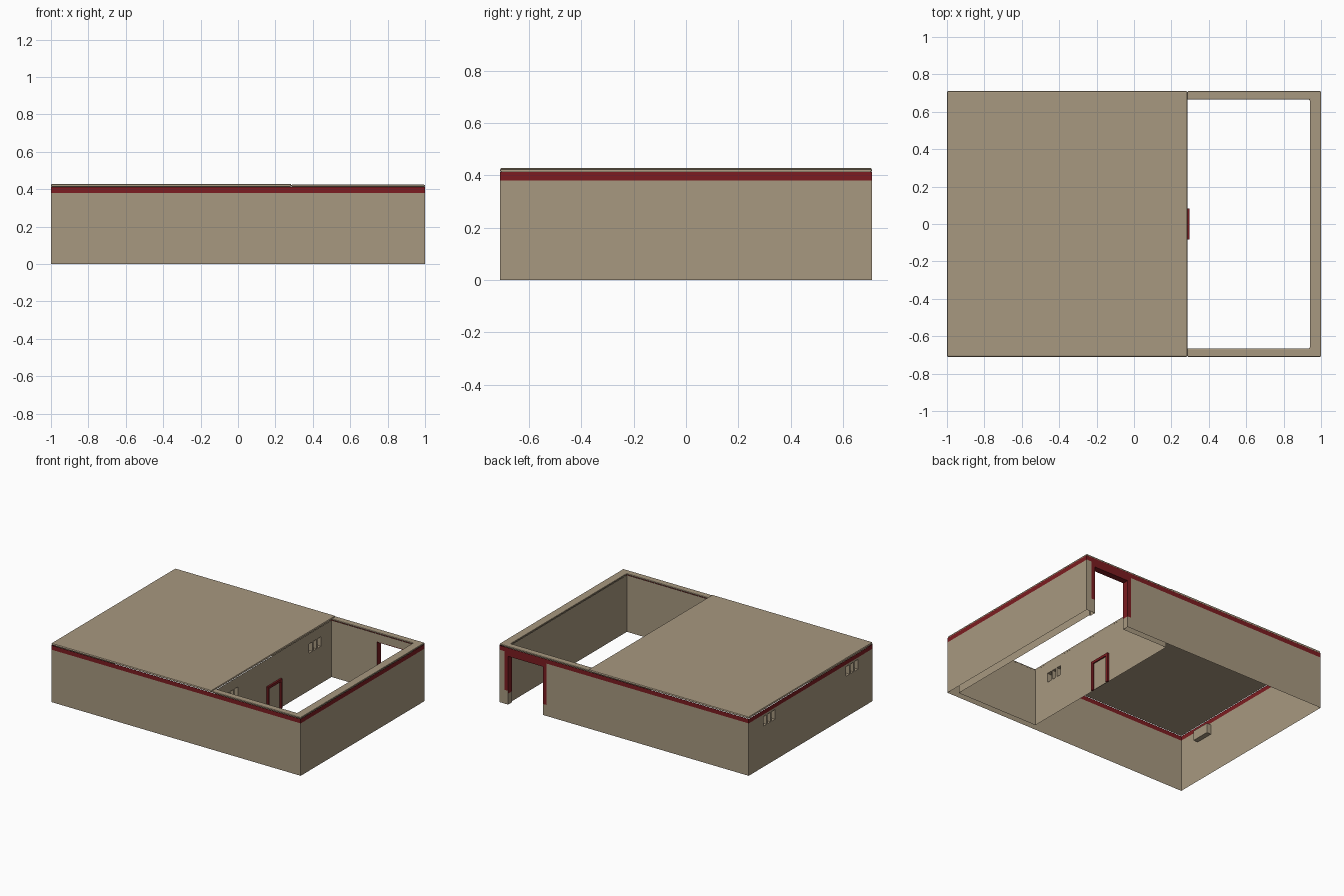
import bpy, bmesh

cube = bpy.data.objects.get("Cube")
if cube:
    bpy.data.objects.remove(cube)


def material(name, colour):
    m = bpy.data.materials.new(name)
    m.use_nodes = True
    m.diffuse_color = (*colour, 1)
    m.node_tree.nodes["Principled BSDF"].inputs["Base Color"].default_value = (*colour, 1)
    return m


PLASTER = material("plaster_tan", (0.39, 0.315, 0.215))
RED = material("trim_red", (0.2, 0.012, 0.015))

# Main dimensions
X, Y = 1.0, 0.71                    # outer half sizes
CX0, CX1, CY = 0.285, 0.94, 0.665   # courtyard limits
BAND, EAVE, ROOF = 0.38, 0.412, 0.428
GX0, GX1, GZ = 0.65, 0.93, 0.35     # gate opening
WIN_Y, WIN_HALF = 0.475, 0.068


def finish(name, bm, bevel=0):
    mesh = bpy.data.meshes.new(name)
    bm.to_mesh(mesh)
    bm.free()
    mesh.materials.append(PLASTER)
    mesh.materials.append(RED)
    ob = bpy.data.objects.new(name, mesh)
    bpy.context.collection.objects.link(ob)
    if bevel:
        mod = ob.modifiers.new("soft_edge", "BEVEL")
        mod.width, mod.segments = bevel, 2
    return ob


def panel(name, axis, pos, us, vs, facing, hole=None, red=None):
    """Sheet wall at a fixed x or y, split into cells that are cut or coloured by rule."""
    bm = bmesh.new()
    for u0, u1 in zip(us, us[1:]):
        for v0, v1 in zip(vs, vs[1:]):
            u, v = (u0 + u1) / 2, (v0 + v1) / 2
            if hole and hole(u, v):
                continue
            ring = [(u0, v0), (u1, v0), (u1, v1), (u0, v1)]
            pts = [(pos, a, b) if axis == "x" else (a, pos, b) for a, b in ring]
            f = bm.faces.new([bm.verts.new(p) for p in pts])
            f.normal_update()
            if f.normal["xy".index(axis)] * facing < 0:
                f.normal_flip()
            f.material_index = int(bool(red and red(u, v)))
    bmesh.ops.remove_doubles(bm, verts=bm.verts, dist=1e-5)
    return finish(name, bm)


def box(name, lo, hi, red=False, open_side=None):
    bm = bmesh.new()
    bmesh.ops.create_cube(bm, size=1)
    for v in bm.verts:
        v.co = [(a + b) / 2 + c * (b - a) for a, b, c in zip(lo, hi, v.co)]
    bm.normal_update()
    if open_side:
        gone = [f for f in bm.faces if f.normal.x * open_side > 0.5]
        bmesh.ops.delete(bm, geom=gone, context="FACES")
        bmesh.ops.reverse_faces(bm, faces=bm.faces)
    for f in bm.faces:
        f.material_index = int(red)
    return finish(name, bm)


def slab(name, outline, z0, z1, bevel):
    bm = bmesh.new()
    f = bm.faces.new([bm.verts.new((x, y, z0)) for x, y in outline])
    top = bmesh.ops.extrude_face_region(bm, geom=[f])["geom"]
    verts = [v for v in top if isinstance(v, bmesh.types.BMVert)]
    bmesh.ops.translate(bm, verts=verts, vec=(0, 0, z1 - z0))
    bmesh.ops.recalc_face_normals(bm, faces=bm.faces)
    return finish(name, bm, bevel)


def in_band(u, v):
    return v > BAND


def in_gate(u, v):
    return GX0 < u < GX1 and v < GZ


def gate_trim(u, v):
    return v > BAND or (GX0 - 0.03 < u < GX1 + 0.03 and v > (0.08 if u < GX0 else 0.1))


def in_window(z0, z1):
    return lambda u, v: abs(abs(u) - WIN_Y) < WIN_HALF and z0 < v < z1


def window_cuts(end):
    half = [WIN_Y - WIN_HALF, WIN_Y + WIN_HALF, end]
    return [-a for a in reversed(half)] + half


def windows(label, x, facing, z0, z1):
    """Pair of recessed windows, each with three panes."""
    depth = x - facing * 0.035
    for side, s in (("left", -1), ("right", 1)):
        y = s * WIN_Y
        box(f"{label}_window_recess_{side}", (min(x, depth), y - WIN_HALF, z0),
            (max(x, depth), y + WIN_HALF, z1), open_side=facing)
        for i in (-1, 1):
            c = y + i * WIN_HALF / 3
            box(f"{label}_window_bar_{side}", (min(x, depth), c - 0.006, z0),
                (max(x, depth), c + 0.006, z1))


# Outer walls with the painted band under the eave
heights = [0, BAND, EAVE]
panel("front_wall", "y", -Y, [-X, X], heights, -1, red=in_band)
panel("left_wall", "x", X, [-Y, Y], heights, 1, red=in_band)
panel("back_wall", "y", Y, [-X, GX0 - 0.03, GX0, GX1, GX1 + 0.03, X],
      [0, 0.08, 0.1, GZ, BAND, EAVE], 1, in_gate, gate_trim)
WZ0, WZ1 = 0.295, 0.365
panel("right_wall", "x", -X, window_cuts(Y), [0, WZ0, WZ1, BAND, EAVE], -1,
      in_window(WZ0, WZ1), in_band)
windows("outer", -X, -1, WZ0, WZ1)

# Courtyard walls
IZ0, IZ1 = 0.27, 0.338
panel("courtyard_front_wall", "y", -CY, [CX0, CX1], [0, EAVE], 1)
panel("courtyard_left_wall", "x", CX1, [-CY, CY], [0, EAVE], -1)
panel("courtyard_back_wall", "y", CY, [CX0, GX0, GX1, CX1], [0, GZ, EAVE], -1, in_gate)
panel("room_wall", "x", CX0, window_cuts(CY), [0, IZ0, IZ1, EAVE], 1, in_window(IZ0, IZ1))
windows("room", CX0, 1, IZ0, IZ1)

# Gate reveals
for x, facing in ((GX0, 1), (GX1, -1)):
    panel("gate_jamb", "x", x, [CY, Y], [0, 0.08, GZ], facing, red=lambda u, v: v > 0.08)
box("gate_lintel", (GX0, CY, GZ), (GX1, Y, GZ + 0.005), red=True)

# Roof over the room and rim around the courtyard
slab("roof", [(-X, -Y), (CX0, -Y), (CX0, Y), (-X, Y)], EAVE, ROOF, 0.006)
slab("courtyard_rim", [(CX0, -Y), (X, -Y), (X, Y), (CX0, Y), (CX0, CY), (CX1, CY),
                       (CX1, -CY), (CX0, -CY)], EAVE, ROOF - 0.004, 0.005)

# Room door with its red frame
D, DZ = 0.083, 0.215
box("door_jamb_front", (CX0, -D, 0), (CX0 + 0.013, -D + 0.018, DZ), red=True)
box("door_jamb_back", (CX0, D - 0.018, 0), (CX0 + 0.013, D, DZ), red=True)
box("door_head", (CX0, -D + 0.018, DZ - 0.018), (CX0 + 0.013, D - 0.018, DZ), red=True)
box("door_leaf", (CX0, -D + 0.018, 0), (CX0 + 0.004, D - 0.018, DZ - 0.018))
